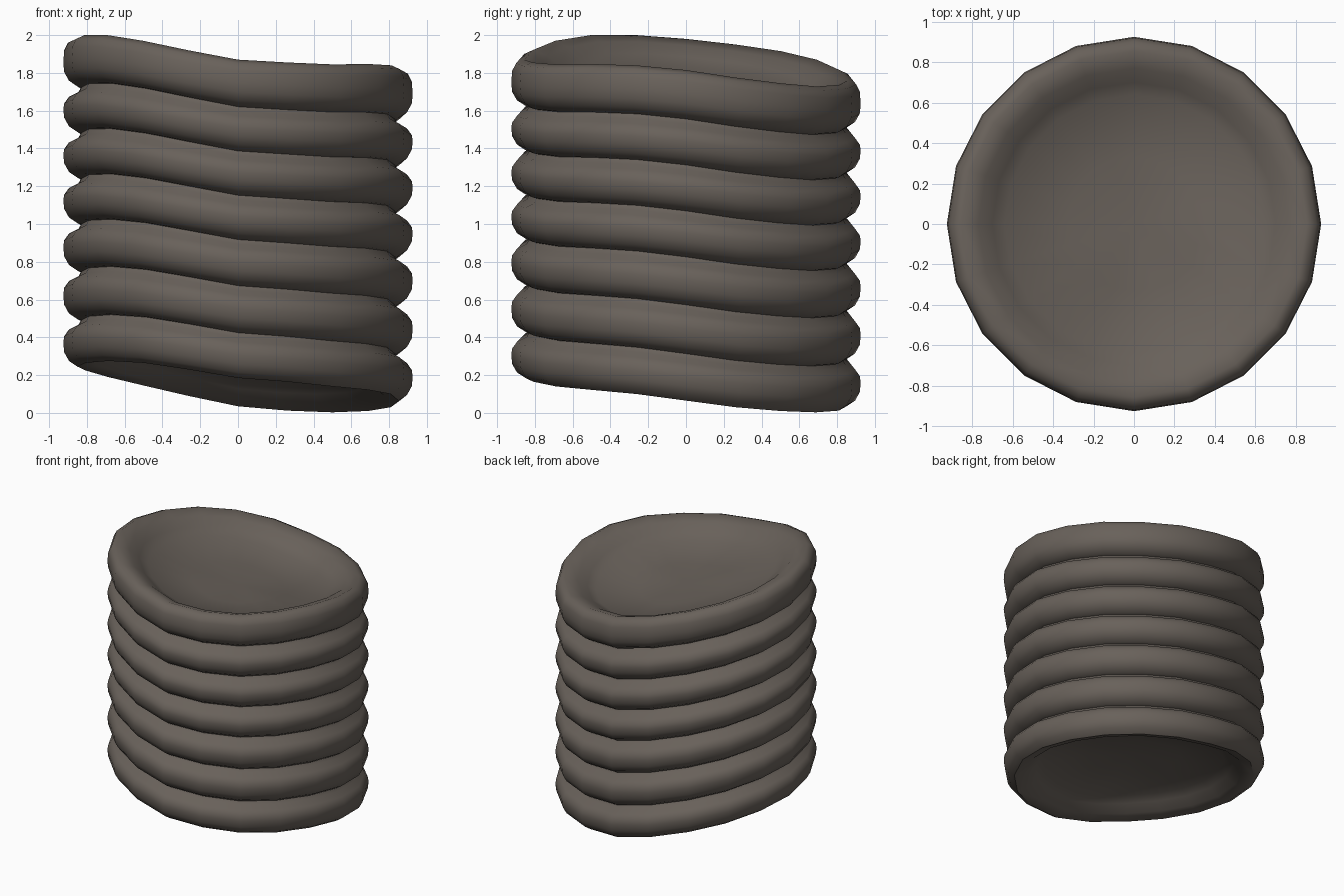
import bpy, bmesh, math

if "Cube" in bpy.data.objects:
    bpy.data.objects.remove(bpy.data.objects["Cube"])

SIDES = 20
# height of the wavy, tilted lower edge at every 18 degrees, starting at +x
WAVE = [.065, .03, .01, .003, .012, .035, .09, .145, .19, .225,
        .245, .265, .275, .265, .23, .185, .165, .14, .122, .10]
# change of the wave towards the upper end
UPPER = [.025, .02, .01, 0, 0, 0, 0, 0, 0, 0,
         .01, .01, 0, -.02, -.035, -.04, -.035, -.02, 0, .015]
MEAN = 0.14
CREASES = [0, .25, .505, .755, .995, 1.235, 1.475, 1.725]
top = CREASES[-1]

mat = bpy.data.materials.new("brown_grey")
mat.diffuse_color = (0.14, 0.12, 0.103, 1)
mat.use_nodes = True
mat.node_tree.nodes["Principled BSDF"].inputs["Base Color"].default_value = mat.diffuse_color

# profile: dished underside, seven bulging rings with narrow grooves, dished top
profile = [(.33, .165), (.64, .12), (.70, .08), (.77, .025)]
for c0, c1 in zip(CREASES, CREASES[1:]):
    profile += [(.85, c0), (.895, c0 + .03), (.92, c0 + .075),
                (.925, (c0 + c1) / 2)]
    if c1 < top:
        profile += [(.92, c1 - .09), (.895, c1 - .055),
                    (.845, c1 - .03), (.83, c1 - .005)]
    else:
        profile += [(.92, c1 - .06), (.90, c1 - .02)]
profile += [(.855, top), (.77, top - .03), (.70, top - .08),
            (.64, top - .12), (.33, top - .165)]

bm = bmesh.new()


def loop(r, z):
    # the tilt fades towards the middle so that the dishes stay smooth
    k = min(1, r / .8)
    verts = []
    for i in range(SIDES):
        a = 2 * math.pi * i / SIDES
        w = WAVE[i] - MEAN + UPPER[i] * z / top
        verts.append(bm.verts.new((r * math.cos(a), r * math.sin(a),
                                   z + MEAN + w * k)))
    return verts


loops = [loop(r, z) for r, z in profile]
for a, b in zip(loops, loops[1:]):
    for i in range(SIDES):
        j = (i + 1) % SIDES
        bm.faces.new((a[i], a[j], b[j], b[i]))

# centres of both dishes
for ring, z in ((loops[0], .18), (loops[-1], top - .18)):
    c = bm.verts.new((0, 0, z + MEAN))
    for i in range(SIDES):
        bm.faces.new((ring[i], ring[(i + 1) % SIDES], c))
bmesh.ops.recalc_face_normals(bm, faces=bm.faces)

mesh = bpy.data.meshes.new("ringed_stack")
bm.to_mesh(mesh)
bm.free()
mesh.materials.append(mat)
obj = bpy.data.objects.new("ringed_stack", mesh)
bpy.context.collection.objects.link(obj)
bpy.context.view_layer.objects.active = obj
obj.select_set(True)
bpy.ops.object.shade_smooth_by_angle(angle=math.radians(50))
